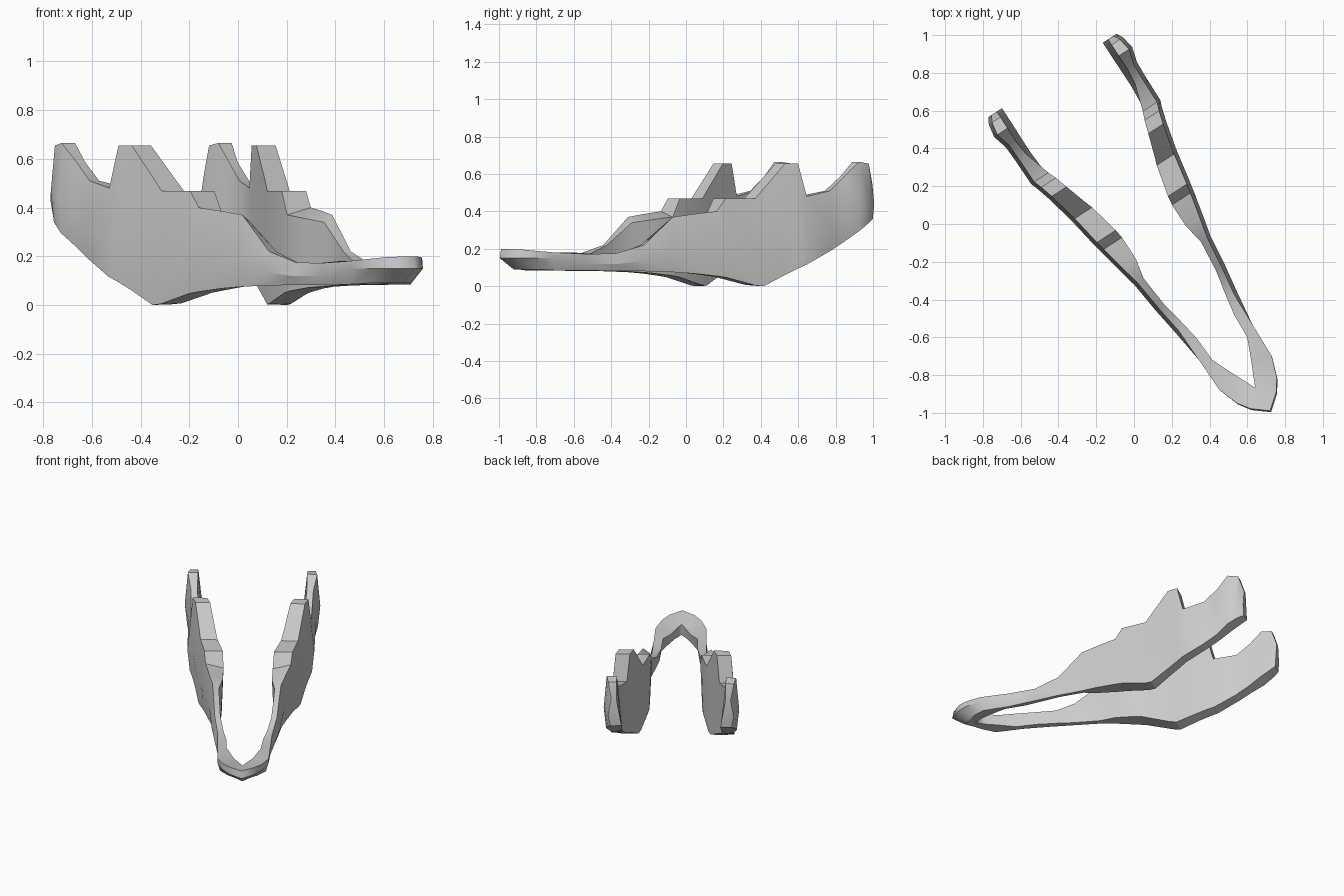
import bpy, bmesh, math

# Stations from chin to hinge: distance along, inner t, outer t, top z, bottom z
STATIONS = [
    (-1.076, 0.000, 0.000, .200, .090),
    (-1.010, 0.030, 0.081, .197, .090),
    (-0.945, 0.060, 0.125, .190, .090),
    (-0.830, 0.110, 0.165, .180, .085),
    (-0.690, 0.117, 0.170, .172, .083),
    (-0.560, 0.140, 0.195, .175, .082),
    (-0.440, 0.164, 0.220, .220, .080),
    (-0.270, 0.180, 0.240, .370, .075),
    (-0.160, 0.158, 0.265, .385, .068),
    (-0.025, 0.158, 0.294, .400, .054),
    (0.025, 0.165, 0.304, .468, .047),
    (0.195, 0.204, 0.334, .468, .004),
    (0.240, 0.220, 0.344, .520, .000),
    (0.360, 0.258, 0.372, .655, .062),
    (0.430, 0.280, 0.392, .655, .096),
    (0.475, 0.298, 0.408, .480, .117),
    (0.620, 0.307, 0.410, .510, .188),
    (0.710, 0.307, 0.414, .585, .240),
    (0.790, 0.306, 0.436, .665, .296),
    (0.860, 0.306, 0.424, .655, .340),
    (0.895, 0.306, 0.404, .550, .360),
]


def ramp(v, a, b):
    return min(1, max(0, (v - a) / (b - a)))


def section(s, ti, to, zt, zb):
    front = 1 - ramp(s, -.83, -.45)          # outer wall sweeps forward at the chin
    chin = 1 - ramp(s, -1.05, -.80)
    rear = ramp(s, .50, .65)
    so = s - .155 * front
    top_drop = .03 if (s < -.9 or -.3 < s < .0) else 0
    lean = .045 * rear                       # hinge leans outward
    inset = .0 if front > .5 else .02
    mid = .150 if s < -.8 else zb + .4 * (zt - zb)
    keep = 1 if to > 0 else 0
    return [
        (ti + lean, s, zt - top_drop),
        (to - inset * keep, so + .01 * chin, zt),
        (to, so, mid),
        (max(0, to - (.015 + .02 * chin) * keep), so + .09 * chin, zb),
        (ti + (.012 if keep else 0), s, zb + .003),
    ]


# One half of the jaw, lofted through the stations
bm = bmesh.new()
rings = [[bm.verts.new(p) for p in section(*st)] for st in STATIONS]
for a, b in zip(rings, rings[1:]):
    for i in range(5):
        j = (i + 1) % 5
        bm.faces.new((a[i], a[j], b[j], b[i]))
bm.faces.new(rings[-1])
bmesh.ops.recalc_face_normals(bm, faces=bm.faces)

mesh = bpy.data.meshes.new("lower_jaw")
bm.to_mesh(mesh)
bm.free()
jaw = bpy.data.objects.new("lower_jaw", mesh)
bpy.context.collection.objects.link(jaw)

# The other half, then turn into place
mirror = jaw.modifiers.new("other_half", 'MIRROR')
mirror.use_axis = (True, False, False)
mirror.merge_threshold = .002
turn = math.radians(33)
jaw.rotation_euler = (0, 0, turn)
jaw.location = (.066 * math.cos(turn), .066 * math.sin(turn), 0)

bpy.context.view_layer.objects.active = jaw
jaw.select_set(True)
bpy.ops.object.shade_smooth_by_angle(angle=math.radians(30))
